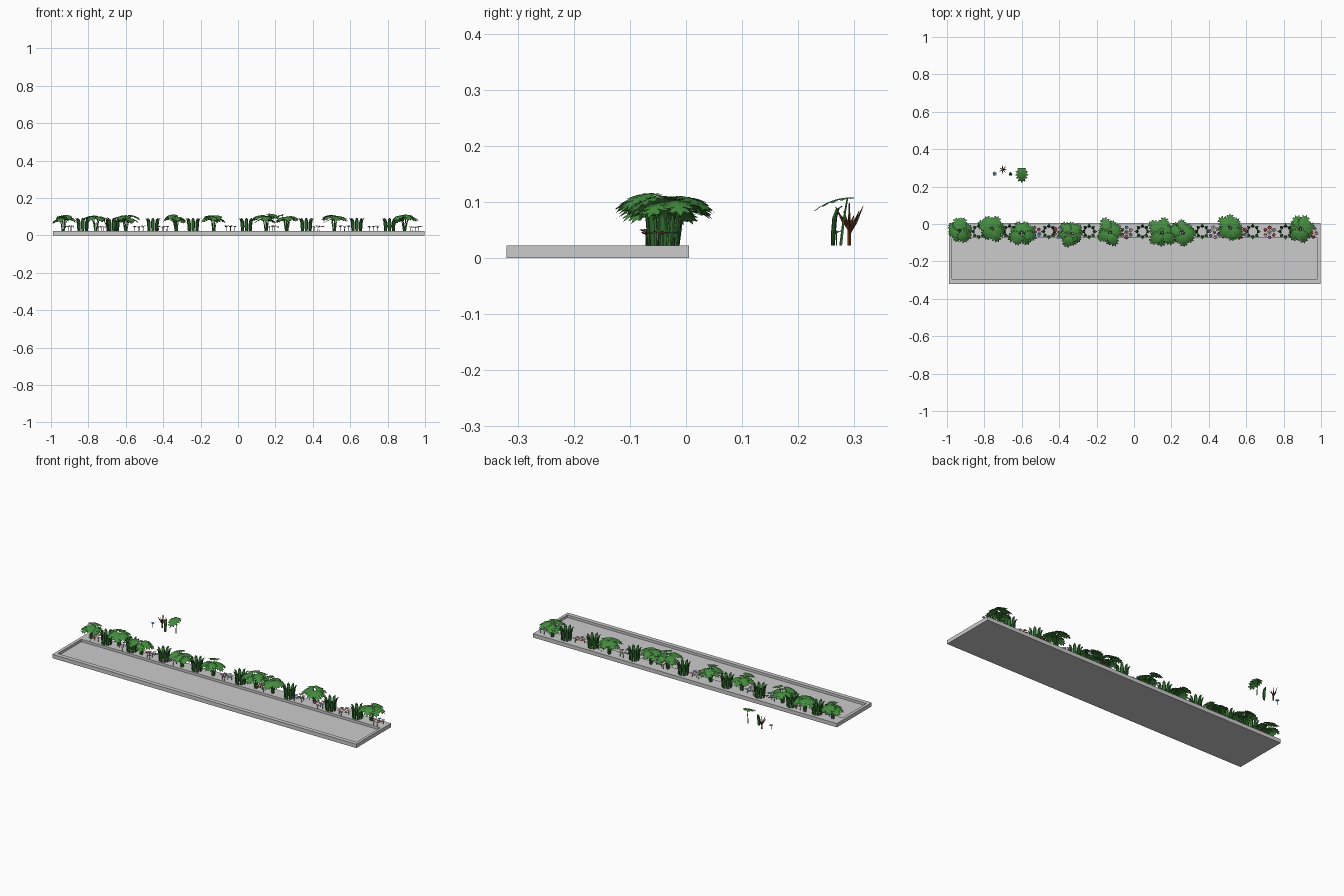
import bpy, bmesh, math, random
from mathutils import Vector, Matrix

if "Cube" in bpy.data.objects:
    bpy.data.objects.remove(bpy.data.objects["Cube"])

random.seed(7)
TOP = 0.0225


def material(name, rgb):
    m = bpy.data.materials.new(name)
    m.diffuse_color = (*rgb, 1)
    m.use_nodes = True
    m.node_tree.nodes["Principled BSDF"].inputs["Base Color"].default_value = m.diffuse_color
    return m


LEAF = material("leaf_green", (0.06, 0.27, 0.05))
BLADE = material("blade_green", (0.03, 0.15, 0.03))
BARK = material("bark_brown", (0.13, 0.04, 0.015))
GOLD = material("flower_centre", (0.8, 0.5, 0.1))
PETALS = [material("petal_blue", (0.16, 0.36, 0.7)), material("petal_pink", (0.75, 0.3, 0.4)),
          material("petal_red", (0.55, 0.06, 0.06)), material("petal_violet", (0.3, 0.1, 0.45)),
          material("petal_pale", (0.65, 0.6, 0.65))]


def finish(name, bm, mats, loc=(0, 0, 0)):
    me = bpy.data.meshes.new(name)
    bm.to_mesh(me)
    bm.free()
    for m in mats:
        me.materials.append(m)
    ob = bpy.data.objects.new(name, me)
    ob.location = loc
    bpy.context.collection.objects.link(ob)
    return ob


def tube(bm, path, radii, sides, mtx, flat=1.0, mat=0):
    """Rings along a path; 'flat' squashes the section along x."""
    rings = []
    for p, r in zip(path, radii):
        rings.append([bm.verts.new(mtx @ (Vector(p) + Vector((
            flat * r * math.cos(2 * math.pi * k / sides), r * math.sin(2 * math.pi * k / sides), 0))))
            for k in range(sides)])
    for a, b in zip(rings, rings[1:]):
        for k in range(sides):
            n = (k + 1) % sides
            bm.faces.new((a[k], a[n], b[n], b[k])).material_index = mat
    bm.faces.new(rings[0][::-1]).material_index = mat
    bm.faces.new(rings[-1]).material_index = mat


def split_leaf(bm, mtx, lean=0.018, height=0.085, length=0.062):
    """Arching stem with a deeply notched leaf pointing along +x."""
    tube(bm, [(0, 0, 0), (lean * .4, 0, height * .5), (lean, 0, height)], [.0028, .0022, .0015], 5, mtx)

    def pt(t, w):
        drop = 0.03 * max(t, 0) ** 2 + 4 * w * w
        return bm.verts.new(mtx @ Vector((lean + (t - .15) * length, w, height + 0.006 * t - drop)))
    widths = [.024, .034, .036, .031, .021]
    for side in (-1, 1):
        for i, w in enumerate(widths):
            t = i * .17
            w *= side
            f = [pt(t, 0), pt(t + .19, 0), pt(t + .21 + (i - 1) * .035, w * .65),
                 pt(t + .12 + (i - 1) * .05, w), pt(t + .02 + (i - 1) * .035, w * .75)]
            bm.faces.new(f if side > 0 else f[::-1])
    bm.faces.new([pt(.82, .011), pt(1.12, 0), pt(.82, -.011)])


def blade(bm, mtx, h=0.07):
    """Thick upright blade, curling outward along +x at the tip."""
    tube(bm, [(0, 0, 0), (.001, 0, h * .35), (.003, 0, h * .7), (.008, 0, h * .92), (.016, 0, h)],
         [.007, .0095, .0095, .007, .002], 8, mtx, .45)


def flower(bm, mtx, petal, n=8, h=0.022):
    """Thin stem, ring of pointed petals and a small centre."""
    tube(bm, [(0, 0, 0), (0, 0, h)], [.001, .0008], 4, mtx, mat=0)
    for k in range(n):
        m = mtx @ Matrix.Rotation(2 * math.pi * k / n, 4, 'Z')
        v = [bm.verts.new(m @ Vector(p)) for p in
             ((.001, 0, h), (.008, -.0032, h + .003), (.013, 0, h + .005), (.008, .0032, h + .003))]
        bm.faces.new(v).material_index = petal
    tube(bm, [(0, 0, h), (0, 0, h + .003)], [.003, .002], 6, mtx, mat=1)


def turn(a, r=0, s=1, x=0, y=0):
    return (Matrix.Translation((x, y, 0)) @ Matrix.Rotation(a, 4, 'Z')
            @ Matrix.Translation((r, 0, 0)) @ Matrix.Scale(s, 4))


# tray: solid slab with a shallow basin in front of the planting strip
x0, x1, y0, y1 = -0.99, 0.9975, -0.32, 0.005
outer = [(x0, y0), (x1, y0), (x1, y1), (x0, y1)]
inner = [(-.972, -.295), (.982, -.295), (.982, -.074), (-.972, -.074)]
bm = bmesh.new()
loops = [[bm.verts.new((x, y, z)) for x, y in pts] for pts, z in
         ((outer, 0), (outer, TOP), (inner, TOP), (inner, .008))]
for a, b in zip(loops, loops[1:]):
    for k in range(4):
        n = (k + 1) % 4
        bm.faces.new((a[k], a[n], b[n], b[k]))
bm.faces.new(loops[0][::-1])
bm.faces.new(loops[-1])
finish("tray", bm, [])

# broad-leaf plants
for x, y in [(-.935, -.035), (-.76, -.025), (-.6, -.045), (-.33, -.05), (-.13, -.045),
             (.15, -.045), (.26, -.045), (.515, -.02), (.89, -.025)]:
    bm = bmesh.new()
    start = random.random() * 6
    for k in range(8):
        split_leaf(bm, turn(start + k * .785 + random.uniform(-.2, .2), .006, random.uniform(.8, 1.05)),
                   random.uniform(.008, .022), random.uniform(.075, .092))
    finish("broad_leaf_plant", bm, [LEAF], (x, y, TOP))

# rings of upright blades
for x in (-.83, -.665, -.455, -.24, .045, .365, .635, .81):
    bm = bmesh.new()
    for k in range(8):
        blade(bm, turn(k * math.pi / 4, .025))
    finish("blade_plant", bm, [BLADE], (x, -.04, TOP))

# low flower clumps
for x in (-.905, -.72, -.53, -.4, -.04, .19, .43, .57, .725, .95):
    bm = bmesh.new()
    start = random.random() * 6
    for k in range(7):
        r = 0 if k == 0 else .026
        flower(bm, turn(start + k * 1.047, r, random.uniform(.85, 1.1)), random.randint(2, 6))
    finish("flower_clump", bm, [BLADE, GOLD] + PETALS, (x, -.045, TOP))

# single plants standing behind the tray
bm = bmesh.new()
split_leaf(bm, turn(-math.pi / 2, -.008), -.012, .085, .072)
finish("single_leaf", bm, [LEAF], (-.6, .268, TOP))
bm = bmesh.new()
blade(bm, turn(math.pi / 2))
finish("single_blade", bm, [BLADE], (-.66, .262, TOP))
bm = bmesh.new()
flower(bm, turn(0), 2)
finish("single_flower", bm, [BLADE, GOLD] + PETALS, (-.745, .268, TOP))

# bare branching shrub
bm = bmesh.new()
tube(bm, [(0, 0, 0), (0, 0, .03), (0, 0, .075)], [.004, .0035, .001], 6, turn(0))
for k in range(7):
    s = .8 + .25 * (k % 3) / 2
    tube(bm, [(0, 0, .018 + .002 * k), (.011 * s, 0, .038 + .001 * k), (.024 * s, 0, .066 * s)],
         [.003, .0028, .0006], 6, turn(k * .9))
finish("bare_shrub", bm, [BARK], (-.7, .291, TOP))
